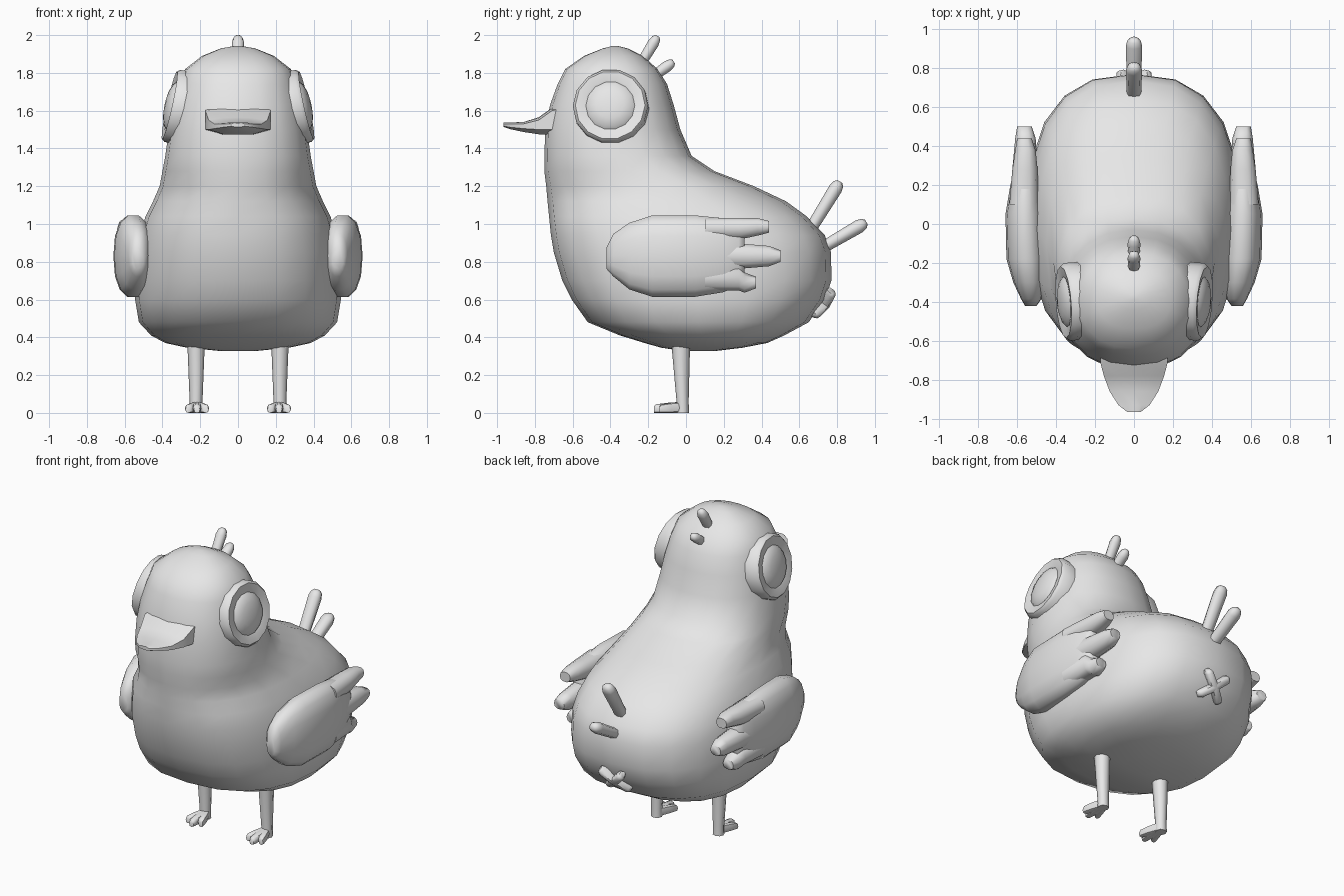
import bpy, bmesh, math
from mathutils import Vector, Matrix

cube = bpy.data.objects.get("Cube")
if cube:
    bpy.data.objects.remove(cube, do_unlink=True)

grey = bpy.data.materials.new("light grey")
grey.diffuse_color = (0.8, 0.8, 0.8, 1)
grey.use_nodes = True
grey.node_tree.nodes["Principled BSDF"].inputs["Base Color"].default_value = (0.8, 0.8, 0.8, 1)


def ring(c, u, v, n=2.0, seg=10):
    """Superellipse section around c with half axes u and v."""
    c, u, v = Vector(c), Vector(u), Vector(v)
    pts = []
    for i in range(seg):
        a = 2 * math.pi * i / seg
        ca, sa = math.cos(a), math.sin(a)
        pts.append(c + u * math.copysign(abs(ca) ** (2 / n), ca)
                   + v * math.copysign(abs(sa) ** (2 / n), sa))
    return pts


def loft(name, rings, mirror=False, sharp=55):
    """Skin a row of equal-sized rings and cap both ends."""
    bm = bmesh.new()
    rows = [[bm.verts.new(p) for p in r] for r in rings]
    for a, b in zip(rows, rows[1:]):
        for i in range(len(a)):
            j = (i + 1) % len(a)
            bm.faces.new((a[i], a[j], b[j], b[i]))
    bm.faces.new(rows[0])
    bm.faces.new(rows[-1])
    bmesh.ops.recalc_face_normals(bm, faces=bm.faces)
    me = bpy.data.meshes.new(name)
    bm.to_mesh(me)
    bm.free()
    me.materials.append(grey)
    for p in me.polygons:
        p.use_smooth = True
    me.set_sharp_from_angle(angle=math.radians(sharp))
    ob = bpy.data.objects.new(name, me)
    bpy.context.collection.objects.link(ob)
    if mirror:
        ob.modifiers.new("Mirror", "MIRROR")
    return ob


# Body and head: height, front y, back y, half width
body = [(.328, -.02, .16, .10), (.345, -.13, .30, .27), (.37, -.22, .43, .385),
        (.41, -.35, .52, .46), (.48, -.52, .65, .525), (.6, -.605, .735, .545),
        (.7, -.655, .77, .545), (.85, -.70, .768, .54), (.94, -.715, .735, .52),
        (1.04, -.725, .64, .49), (1.12, -.733, .53, .45), (1.2, -.74, .36, .415),
        (1.28, -.75, .15, .40), (1.36, -.75, .03, .385), (1.5, -.745, -.03, .365),
        (1.63, -.72, -.065, .34), (1.74, -.68, -.10, .31), (1.82, -.64, -.15, .28),
        (1.89, -.54, -.23, .19), (1.93, -.44, -.31, .09), (1.942, -.39, -.36, .02)]
loft("body", [ring((0, (f + b) / 2, z), (w, 0, 0), (0, (b - f) / 2, 0),
                   2.5 if z < 1.1 else 2.25, 20) for z, f, b, w in body], sharp=80)


# Wings: y, centre z, half height, inner x, outer x
def wing_part(name, rows, n, seg):
    loft(name, [ring(((a + b) / 2, y, z), ((b - a) / 2, 0, 0), (0, 0, h), n, seg)
                for y, z, h, a, b in rows], mirror=True, sharp=70)


wing_part("wings", [(-.42, .82, .06, .50, .56), (-.385, .835, .115, .475, .58),
                    (-.30, .83, .18, .455, .62), (-.18, .83, .22, .45, .655),
                    (.05, .83, .22, .46, .66), (.20, .835, .20, .48, .635),
                    (.28, .84, .16, .495, .615), (.31, .84, .12, .51, .60)], 2.3, 14)
feathers = {"upper": (.975, .06, .985, .44), "middle": (.83, .07, .83, .50),
            "lower": (.715, .07, .69, .37)}
for label, (z0, h, z1, y1) in feathers.items():
    wing_part(label + "_wing_feathers",
              [(.10, z0, h, .49, .64), (.28, z0, h, .495, .625),
               (y1 - .06, z1, h * .8, .505, .61), (y1, z1, .032, .525, .60)], 2.4, 10)

# Eyes: flat rim with a low dome, turned up and slightly forward
normal = Vector((1, -.08, .22)).normalized()
side = normal.cross(Vector((0, 0, 1))).normalized()
up = side.cross(normal)
eye_profile = [(.2, -.07), (.2, .0), (.185, .018), (.14, .012), (.13, .008),
               (.115, .022), (.075, .036), (.03, .042)]
loft("eyes", [ring(Vector((.345, -.4, 1.625)) + normal * d, side * r, up * r, 2, 14)
              for r, d in eye_profile], mirror=True, sharp=50)

# Flat bill: y, half width, crown z, upper edge z, lower edge z, base z
bill = [(-.66, .17, 1.632, 1.61, 1.50, 1.475), (-.71, .173, 1.615, 1.60, 1.50, 1.475),
        (-.78, .155, 1.565, 1.55, 1.50, 1.475), (-.86, .125, 1.54, 1.53, 1.505, 1.487),
        (-.93, .08, 1.537, 1.53, 1.512, 1.502), (-.965, .035, 1.535, 1.53, 1.518, 1.514)]
loft("beak", [[(-w, y, e), (-w * .5, y, (c + e) / 2 + .004), (0, y, c),
               (w * .5, y, (c + e) / 2 + .004), (w, y, e), (w, y, l),
               (w * .5, y, b), (-w * .5, y, b), (-w, y, l)]
              for y, w, c, e, l, b in bill], sharp=45)


# Rounded quills on the crown and tail
def quill(name, start, end, w, h):
    a, b = Vector((0, *start)), Vector((0, *end))
    d = (b - a).normalized()
    v = Vector((0, -d.z, d.y))
    rows = [(a, .85), (b - d * .045, 1), (b - d * .015, .8), (b, .4)]
    loft(name, [ring(p, (w * s, 0, 0), v * h * s, 2.4, 8) for p, s in rows])


quill("upper_tail_feather", (.64, .94), (.815, 1.225), .042, .036)
quill("lower_tail_feather", (.68, .85), (.955, 1.01), .042, .036)
quill("front_crest_feather", (-.25, 1.83), (-.15, 1.995), .033, .03)
quill("rear_crest_feather", (-.19, 1.77), (-.065, 1.86), .033, .03)

# Legs and three-toed feet
loft("legs", [ring((.222, y, z), (rx, 0, 0), (0, ry, 0), 2.2, 8)
              for z, y, rx, ry in [(.42, -.027, .047, .05), (.34, -.027, .045, .048),
                                   (.06, -.018, .034, .032), (0, -.018, .034, .034)]],
     mirror=True)
for label, dx, y1 in (("inner", -.046, -.14), ("middle", 0, -.17), ("outer", .046, -.14)):
    rows = [(0, -.005, .022, .03), (.55, y1 * .55, .024, .027),
            (.9, y1 * .92, .022, .023), (1, y1, .015, .018)]
    loft(label + "_toes", [ring((.217 + dx * t, y, h), (w, 0, 0), (0, 0, h), 2.8, 8)
                           for t, y, w, h in rows], mirror=True)

# Crossed bars under the tail
out = Vector((0, .8, -.6))
rise = Vector((0, .6, .8))
for label, s in (("first", 1), ("second", -1)):
    along = (rise + Vector((s, 0, 0))).normalized()
    across = out.cross(along)
    mid = Vector((0, .725, .58))
    loft(label + "_cross_bar",
         [ring(mid + along * t + out * o, across * w, out * h, 3, 8)
          for t, o, w, h in [(-.112, -.005, .017, .022), (-.095, 0, .025, .03),
                             (0, .01, .025, .03),
                             (.095, 0, .025, .03), (.112, -.005, .017, .022)]])
